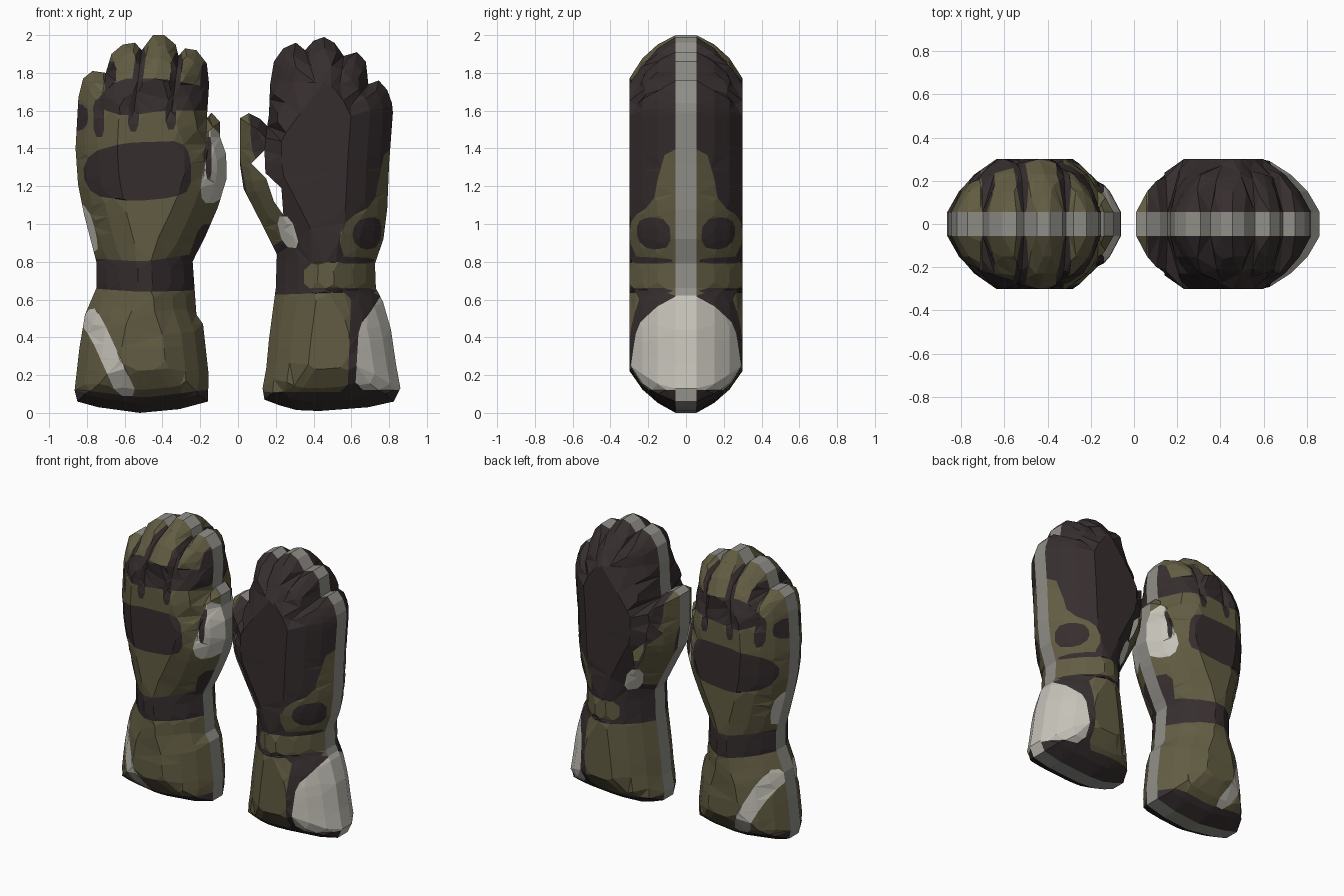
import bpy
import bmesh
from mathutils import Vector
from mathutils.geometry import delaunay_2d_cdt, intersect_point_line

cube = bpy.data.objects.get("Cube")
if cube:
    bpy.data.objects.remove(cube, do_unlink=True)


# Materials
def make_material(name, rgb):
    mat = bpy.data.materials.new(name)
    mat.use_nodes = True
    colour = (*rgb, 1)
    mat.diffuse_color = colour
    shader = mat.node_tree.nodes["Principled BSDF"]
    shader.inputs["Base Color"].default_value = colour
    return mat


PALETTE = {
    "olive": make_material("olive cloth", (.122, .107, .055)),
    "dark": make_material("dark brown leather", (.037, .027, .028)),
    "light": make_material("light grey fabric", (.56, .54, .48)),
    "grey": make_material("grey side seam", (.28, .275, .25)),
}
SLOTS = list(PALETTE)

# Cushion section: distance from the outline -> half thickness
RIM = .055
SECTION = [(0, RIM), (.05, .15), (.12, .23), (.22, .3)]


def half_thickness(dist):
    for (d0, h0), (d1, h1) in zip(SECTION, SECTION[1:]):
        if dist < d1:
            return h0 + (h1 - h0) * (dist - d0) / (d1 - d0)
    return SECTION[-1][1]


def segments(loop, closed=True):
    pts = [Vector(p) for p in loop]
    ends = pts[1:] + pts[:1] if closed else pts[1:]
    return list(zip(pts, ends))


def divide(a, b, step=.075):
    count = max(1, round((b - a).length / step))
    return [a.lerp(b, i / count) for i in range(count + 1)]


def distance(point, segs):
    best = 9
    for a, b in segs:
        t = intersect_point_line(point, a, b)[1]
        best = min(best, (point - a.lerp(b, min(max(t, 0), 1))).length)
    return best


def inside(point, segs):
    odd = False
    for a, b in segs:
        if (a.y > point.y) != (b.y > point.y):
            if point.x < a.x + (point.y - a.y) * (b.x - a.x) / (b.y - a.y):
                odd = not odd
    return odd


def rounded(loop):
    """Cut every corner of a closed loop once, by a short length."""
    out = []
    for a, b in segments(loop):
        t = min(.25, .04 / (b - a).length)
        out += [a.lerp(b, t), b.lerp(a, t)]
    return out


def build_glove(name, outline, base, patches, creases, gap=(), light_rim=None):
    walls = segments(outline)
    shape = walls + segments(gap)
    crease_segs = [s for c in creases for s in segments(c, False)]
    regions = [(colour, segments(rounded(loop))) for colour, loop in patches]

    # The cushion bridges the notches where the creases start
    notches = [Vector(c[0]) for c in creases]
    cushion = segments([p for p in outline
                        if all((Vector(p) - n).length > .065 for n in notches)])

    def depth_at(p):
        return max(distance(p, walls), distance(p, cushion) if inside(p, cushion) else 0)

    # Flat layout: outline, creases and colour borders as constrained edges
    points, edges = [], []
    for a, b in shape + crease_segs + [s for _, segs in regions for s in segs]:
        cuts = divide(a, b)
        edges += [(len(points) + i, len(points) + i + 1) for i in range(len(cuts) - 1)]
        points += cuts

    # Inset rings that carry the cushion section
    rings = []
    for loop, levels in ((cushion, SECTION[1:]), (walls, SECTION[1:2])):
        for depth, _ in levels:
            for a, b in loop:
                normal = Vector((a.y - b.y, b.x - a.x)).normalized()
                cuts = divide(a, b)
                for c, d in zip(cuts, cuts[1:]):
                    for side in (normal, -normal):
                        p = (c + d) / 2 + side * depth
                        if (inside(p, shape) and distance(p, loop) > depth * .93
                                and all((p - q).length > .035 for q in rings)):
                            rings.append(p)

    verts, _, tris, *_ = delaunay_2d_cdt(points + rings, edges, [], 0, .002)

    # Raise both halves and paint by region
    bm = bmesh.new()
    halves = [[], []]
    for v in verts:
        h = half_thickness(depth_at(v))
        h -= .025 * max(0, 1 - distance(v, crease_segs) / .04)
        h = max(RIM, min(h, RIM + distance(v, walls) * 4))
        for half, sign in zip(halves, (-1, 1)):
            half.append(bm.verts.new((v.x, sign * h, v.y)))
    border_edges = {}
    for tri in tris:
        centre = sum((verts[i] for i in tri), Vector((0, 0))) / 3
        if not inside(centre, shape):
            continue
        colour = base
        for patch_colour, segs in regions:
            if inside(centre, segs):
                colour = patch_colour
        for half in halves:
            face = bm.faces.new([half[i] for i in tri])
            face.material_index = SLOTS.index(colour)
        for i, j in zip(tri, tri[1:] + tri[:1]):
            if border_edges.pop((j, i), None) is None:
                border_edges[i, j] = True

    # Side seam strip, left open at the thumb gap
    front, back = halves
    for i, j in border_edges:
        mid = (verts[i] + verts[j]) / 2
        if distance(mid, walls) > .004:
            continue
        face = bm.faces.new((front[j], front[i], back[i], back[j]))
        is_light = light_rim and light_rim(mid)
        face.material_index = SLOTS.index("light" if is_light else "grey")

    loose = [v for v in bm.verts if not v.link_faces]
    bmesh.ops.delete(bm, geom=loose, context="VERTS")
    bmesh.ops.recalc_face_normals(bm, faces=bm.faces)
    mesh = bpy.data.meshes.new(name)
    bm.to_mesh(mesh)
    bm.free()
    for mat in PALETTE.values():
        mesh.materials.append(mat)
    bpy.context.collection.objects.link(bpy.data.objects.new(name, mesh))


def stripe(top_x, top_z, low_x, low_z, w=.028):
    return ("dark", [(top_x - w, top_z), (top_x + w, top_z),
                     (low_x + w, low_z), (low_x - w, low_z)])


# Right glove, showing the back of the hand
back_outline = [
    (-.865, .12), (-.85, .06), (-.74, .03), (-.52, 0), (-.31, .02), (-.16, .06),
    (-.155, .2), (-.185, .47), (-.22, .52), (-.23, .66), (-.24, .8), (-.175, .93),
    (-.11, 1.08), (-.06, 1.24), (-.063, 1.37), (-.095, 1.46), (-.095, 1.54),
    (-.14, 1.59), (-.165, 1.56), (-.153, 1.74), (-.165, 1.85), (-.22, 1.92),
    (-.28, 1.93), (-.315, 1.89), (-.33, 1.95), (-.39, 2), (-.45, 2), (-.51, 1.92),
    (-.545, 1.96), (-.61, 1.95), (-.67, 1.9), (-.7, 1.8), (-.77, 1.81),
    (-.82, 1.77), (-.845, 1.67), (-.86, 1.4), (-.847, 1.21), (-.815, 1.05),
    (-.75, .8), (-.75, .66), (-.81, .52), (-.84, .34)]
back_creases = [
    [(-.315, 1.89), (-.35, 1.6)], [(-.51, 1.92), (-.55, 1.6)],
    [(-.7, 1.8), (-.73, 1.6)], [(-.165, 1.56), (-.18, 1.25)]]
back_patches = [
    ("dark", [(-.9, .13), (-.5, .08), (-.1, .13), (-.1, -.2), (-.9, -.2)]),
    ("light", [(-.84, .48), (-.77, .57), (-.72, .5), (-.53, .09), (-.64, .09), (-.78, .4)]),
    ("dark", [(-.8, .66), (-.5, .64), (-.18, .65), (-.18, .85), (-.5, .8), (-.8, .82)]),
    ("dark", [(-.27, .8), (-.2, 1), (-.12, 1), (-.2, .8)]),
    ("light", [(-.88, 1.14), (-.79, 1.08), (-.75, .95), (-.74, .84), (-.9, .84)]),
    ("dark", [(-.83, 1.27), (-.78, 1.38), (-.6, 1.43), (-.3, 1.44), (-.25, 1.36),
              (-.25, 1.18), (-.34, 1.14), (-.55, 1.12), (-.77, 1.15)]),
    ("dark", [(-.76, 1.63), (-.73, 1.68), (-.63, 1.77), (-.4, 1.77), (-.13, 1.72),
              (-.13, 1.6), (-.4, 1.6), (-.6, 1.57), (-.7, 1.6)]),
    ("dark", [(-.9, 1.64), (-.8, 1.63), (-.79, 1.54), (-.83, 1.49), (-.9, 1.5)]),
    stripe(-.67, 1.86, -.68, 1.66), stripe(-.74, 1.66, -.735, 1.46),
    stripe(-.51, 1.93, -.54, 1.7), stripe(-.55, 1.66, -.555, 1.49),
    stripe(-.315, 1.91, -.34, 1.7), stripe(-.355, 1.66, -.355, 1.5),
    stripe(-.16, 1.88, -.18, 1.66),
    ("light", [(-.15, 1.53), (-.08, 1.46), (-.03, 1.36), (-.04, 1.2), (-.11, 1.11),
               (-.19, 1.11), (-.2, 1.22), (-.16, 1.36)]),
    stripe(-.155, 1.46, -.155, 1.24, .016),
]
build_glove("right_glove_back_of_hand", back_outline, "olive", back_patches, back_creases)

# Left glove, showing the palm
palm_outline = [
    (.13, .13), (.14, .07), (.22, .04), (.31, .015), (.43, .01), (.69, .03),
    (.825, .06), (.86, .13), (.836, .26), (.81, .44), (.767, .59), (.73, .66),
    (.725, .79), (.77, .92), (.79, 1.08), (.8, 1.32), (.82, 1.59), (.815, 1.64),
    (.79, 1.71), (.745, 1.76), (.69, 1.74), (.677, 1.86), (.63, 1.91), (.56, 1.89),
    (.51, 1.96), (.455, 1.99), (.4, 1.97), (.355, 1.92), (.307, 1.96), (.24, 1.93),
    (.19, 1.86), (.17, 1.74), (.164, 1.58), (.155, 1.52), (.12, 1.555),
    (.058, 1.587), (.01, 1.56), (.01, 1.317), (.03, 1.185), (.1, 1.05),
    (.206, .84), (.2, .66), (.164, .39), (.15, .24)]
thumb_gap = [(.07, 1.32), (.14, 1.39), (.145, 1.27), (.23, 1.19), (.24, 1.05), (.19, 1.12), (.15, 1.24)]
palm_creases = [
    [(.355, 1.92), (.41, 1.75)], [(.56, 1.89), (.54, 1.74)],
    [(.69, 1.74), (.6, 1.63)], [(.155, 1.52), (.14, 1.39)]]
palm_patches = [
    ("olive", [(.05, .11), (.58, .11), (.6, .64), (.05, .62)]),
    ("light", [(.78, .66), (.7, .53), (.64, .46), (.62, .12), (.95, .12), (.95, .6)]),
    ("olive", [(.35, .65), (.68, .65), (.8, .6), (.8, .8), (.9, 1.4), (.78, 1.4),
               (.75, 1.26), (.72, 1.1), (.58, 1.03), (.53, .93), (.57, .8), (.35, .79)]),
    ("dark", [(.6, .92), (.62, 1.01), (.7, 1.04), (.765, 1.02), (.75, .88), (.66, .86)]),
    ("dark", [(.52, .83), (.72, .82), (.72, .79), (.52, .79)]),
    ("dark", [(.35, .66), (.74, .66), (.7, .61), (.62, .64), (.35, .64)]),
    ("olive", [(-.05, 1.65), (.06, 1.65), (.07, 1.4), (.1, 1.33), (.2, 1.15), (.25, 1),
               (.22, .88), (.1, .9)]),
    ("light", [(.2, 1.04), (.28, 1.04), (.33, .87), (.24, .88)]),
]
build_glove("left_glove_palm", palm_outline, "dark", palm_patches, palm_creases,
            thumb_gap, lambda p: p.x > .6 and .08 < p.y < .62)
